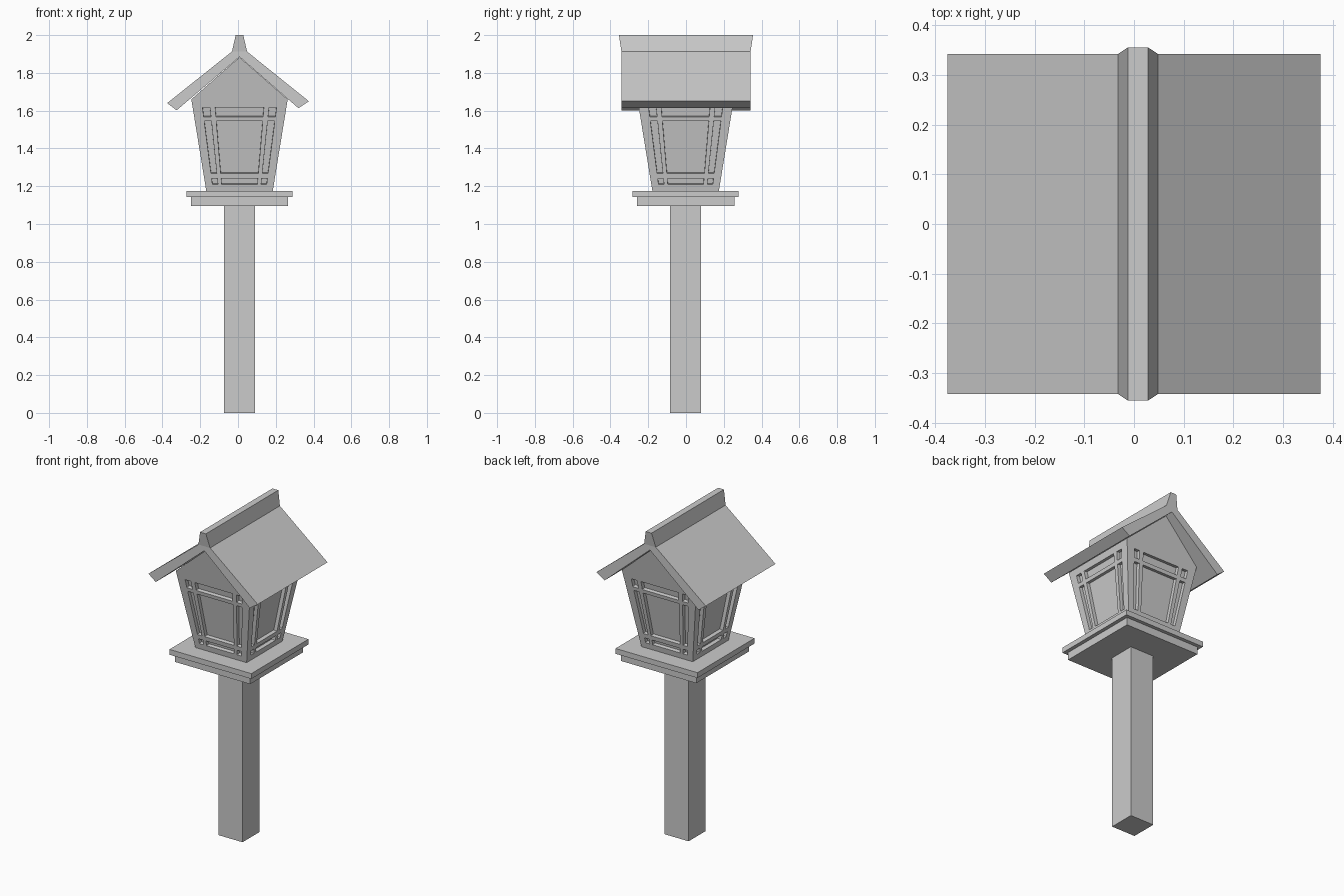
import bpy, bmesh
from mathutils import Matrix

if "Cube" in bpy.data.objects:
    bpy.data.objects.remove(bpy.data.objects["Cube"])

CX, CY = 0.008, -0.002   # axis of the lantern


def finish(name, bm):
    bmesh.ops.remove_doubles(bm, verts=bm.verts, dist=1e-5)
    bmesh.ops.recalc_face_normals(bm, faces=bm.faces)
    mesh = bpy.data.meshes.new(name)
    bm.to_mesh(mesh)
    bm.free()
    obj = bpy.data.objects.new(name, mesh)
    bpy.context.collection.objects.link(obj)
    return obj


def loft(name, rings):
    """Closed solid through equally long rings of points."""
    bm = bmesh.new()
    vs = [[bm.verts.new(p) for p in ring] for ring in rings]
    n = len(vs[0])
    for a, b in zip(vs, vs[1:]):
        for i in range(n):
            bm.faces.new((a[i], a[(i + 1) % n], b[(i + 1) % n], b[i]))
    bm.faces.new(vs[0])
    bm.faces.new(vs[-1])
    return finish(name, bm)


def rect(hx, hy, z, cy=CY):
    return [(CX + sx * hx, cy + sy * hy, z)
            for sx, sy in ((-1, -1), (1, -1), (1, 1), (-1, 1))]


# Post and stepped platform
loft("post", [rect(0.082, 0.082, 0), rect(0.082, 0.082, 1.10)])
loft("platform_lower", [rect(0.258, 0.258, 1.095), rect(0.258, 0.258, 1.142)])
loft("platform_upper", [rect(0.281, 0.280, 1.142), rect(0.281, 0.280, 1.175)])

# Lantern body: four leaning walls with a grid of recessed panels
Z0, Z_EAVE, Z_APEX = 1.175, 1.66, 1.883
U = [-1, -0.79, -0.63, -0.52, 0.52, 0.63, 0.79, 1]
Z = [Z0, 1.21, 1.241, 1.268, 1.544, 1.567, 1.618, Z_EAVE]


def half(z):
    return 0.176 + 0.163 * (z - Z0)


bm = bmesh.new()
panels = []
for side in range(4):
    turn = Matrix.Translation((CX, CY, 0)) @ Matrix.Rotation(side * 1.5707963, 4, 'Z')
    grid = [[bm.verts.new(turn @ Matrix.Translation((u * half(z), -half(z), z)).translation)
             for u in U] for z in Z]
    for r in range(7):
        for c in range(7):
            f = bm.faces.new((grid[r][c], grid[r][c + 1], grid[r + 1][c + 1], grid[r + 1][c]))
            if r % 2 and c % 2:
                panels.append(f)
    if side % 2 == 0:   # gable on the front and back walls
        apex = bm.verts.new((CX, CY - (1 - side) * half(Z_APEX), Z_APEX))
        bm.faces.new(grid[-1] + [apex])
bm.normal_update()
bmesh.ops.inset_individual(bm, faces=panels, thickness=0.001, depth=-0.022)
bmesh.ops.remove_doubles(bm, verts=bm.verts, dist=1e-5)
# Close the base and the slopes under the roof
bmesh.ops.holes_fill(bm, edges=[e for e in bm.edges if e.is_boundary
                                and all(abs(v.co.z - Z0) < 1e-4 for v in e.verts)], sides=0)
bm.verts.ensure_lookup_table()
peaks = sorted((v for v in bm.verts if v.co.z > Z_APEX - 0.001), key=lambda v: v.co.y)
for s in (-1, 1):
    eave = sorted((v for v in bm.verts if abs(v.co.z - Z_EAVE) < 1e-4
                   and abs(v.co.x - CX - s * half(Z_EAVE)) < 1e-4), key=lambda v: v.co.y)
    # front and back walls end at the corner, so the eave row plus peaks is one slope
    bm.faces.new(eave + [peaks[1], peaks[0]])
finish("lantern_body", bm)

# Roof: bent slab with a slightly longer left slope
profile = [(-0.375, 1.64), (CX, 1.945), (0.375, 1.65),
           (0.32, 1.613), (CX, 1.885), (-0.325, 1.602)]
loft("roof", [[(x, y, z) for x, z in profile] for y in (-0.342, 0.342)])

# Ridge cap, narrowing upward and flaring at both ends
loft("ridge_cap", [rect(0.040, 0.342, 1.913, 0), rect(0.020, 0.355, 2.0, 0)])
